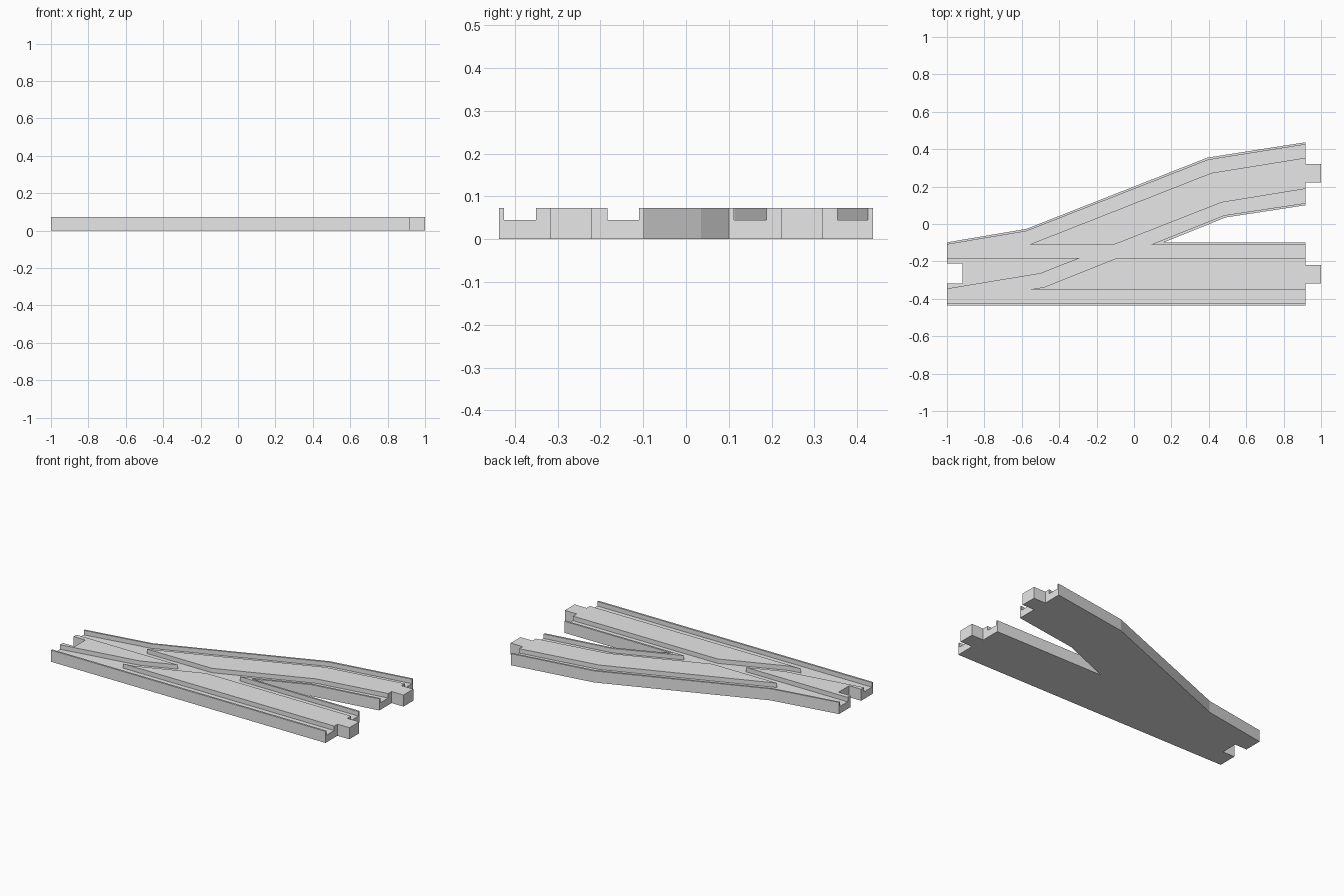
import bpy, bmesh

if "Cube" in bpy.data.objects:
    bpy.data.objects.remove(bpy.data.objects["Cube"])

TOP, FLOOR, END = 0.073, 0.045, 0.917

grey = bpy.data.materials.new("track grey")
grey.diffuse_color = (0.8, 0.8, 0.8, 1)
grey.use_nodes = True
grey.node_tree.nodes["Principled BSDF"].inputs["Base Color"].default_value = grey.diffuse_color


def prism(name, outline, z0, z1):
    """Extrude a plan outline between two heights."""
    bm = bmesh.new()
    face = bm.faces.new([bm.verts.new((x, y, z0)) for x, y in outline])
    top = bmesh.ops.extrude_face_region(bm, geom=[face])["geom"]
    for v in top:
        if isinstance(v, bmesh.types.BMVert):
            v.co.z = z1
    bmesh.ops.recalc_face_normals(bm, faces=bm.faces)
    mesh = bpy.data.meshes.new(name)
    bm.to_mesh(mesh)
    bm.free()
    mesh.materials.append(grey)
    obj = bpy.data.objects.new(name, mesh)
    bpy.context.collection.objects.link(obj)
    return obj


def overrun(path, d=0.05):
    """Lengthen both ends of a path so a cutter passes the track ends."""
    def beyond(a, b):
        s = d / (a[0] - b[0]) * (1 if a[0] > b[0] else -1)
        return (a[0] + (a[0] - b[0]) * s, a[1] + (a[1] - b[1]) * s)
    return [beyond(path[0], path[1])] + path[1:-1] + [beyond(path[-1], path[-2])]


# Switch body with connector pegs on the right and a socket on the left
track = prism("track_switch", [
    (-1, -0.437), (END, -0.437),
    (END, -0.318), (1, -0.318), (1, -0.22), (END, -0.22),
    (END, -0.098), (0.16, -0.098), (0.49, 0.035), (END, 0.10),
    (END, 0.222), (1, 0.222), (1, 0.32), (END, 0.32),
    (END, 0.437), (0.393, 0.355), (-0.575, -0.026), (-1, -0.098),
    (-1, -0.212), (-0.917, -0.212), (-0.917, -0.318), (-1, -0.318)], 0, TOP)

# Wheel grooves: lower and upper edge of each, for the straight and the branch
grooves = [
    ([(-1, -0.425), (END, -0.425)], [(-1, -0.35), (END, -0.35)]),
    ([(-1, -0.183), (END, -0.183)], [(-1, -0.11), (END, -0.11)]),
    ([(-1, -0.425), (-0.48, -0.337), (0.484, 0.047), (END, 0.112)],
     [(-1, -0.348), (-0.5, -0.265), (0.468, 0.115), (END, 0.188)]),
    ([(-1, -0.185), (-0.565, -0.112), (0.414, 0.273), (END, 0.354)],
     [(-1, -0.11), (-0.577, -0.039), (0.395, 0.342), (END, 0.425)]),
]
cutters = []
for low, high in grooves:
    cutter = prism("groove_cutter", overrun(low) + overrun(high)[::-1], FLOOR, TOP + 0.05)
    cutter.hide_render = True
    mod = track.modifiers.new("groove", "BOOLEAN")
    mod.operation, mod.solver, mod.object = "DIFFERENCE", "EXACT", cutter
    cutters.append(cutter)

# Keep the cut result and drop the cutters
bpy.context.view_layer.update()
graph = bpy.context.evaluated_depsgraph_get()
cut = bpy.data.meshes.new_from_object(track.evaluated_get(graph))
track.modifiers.clear()
track.data = cut
for cutter in cutters:
    bpy.data.objects.remove(cutter)
